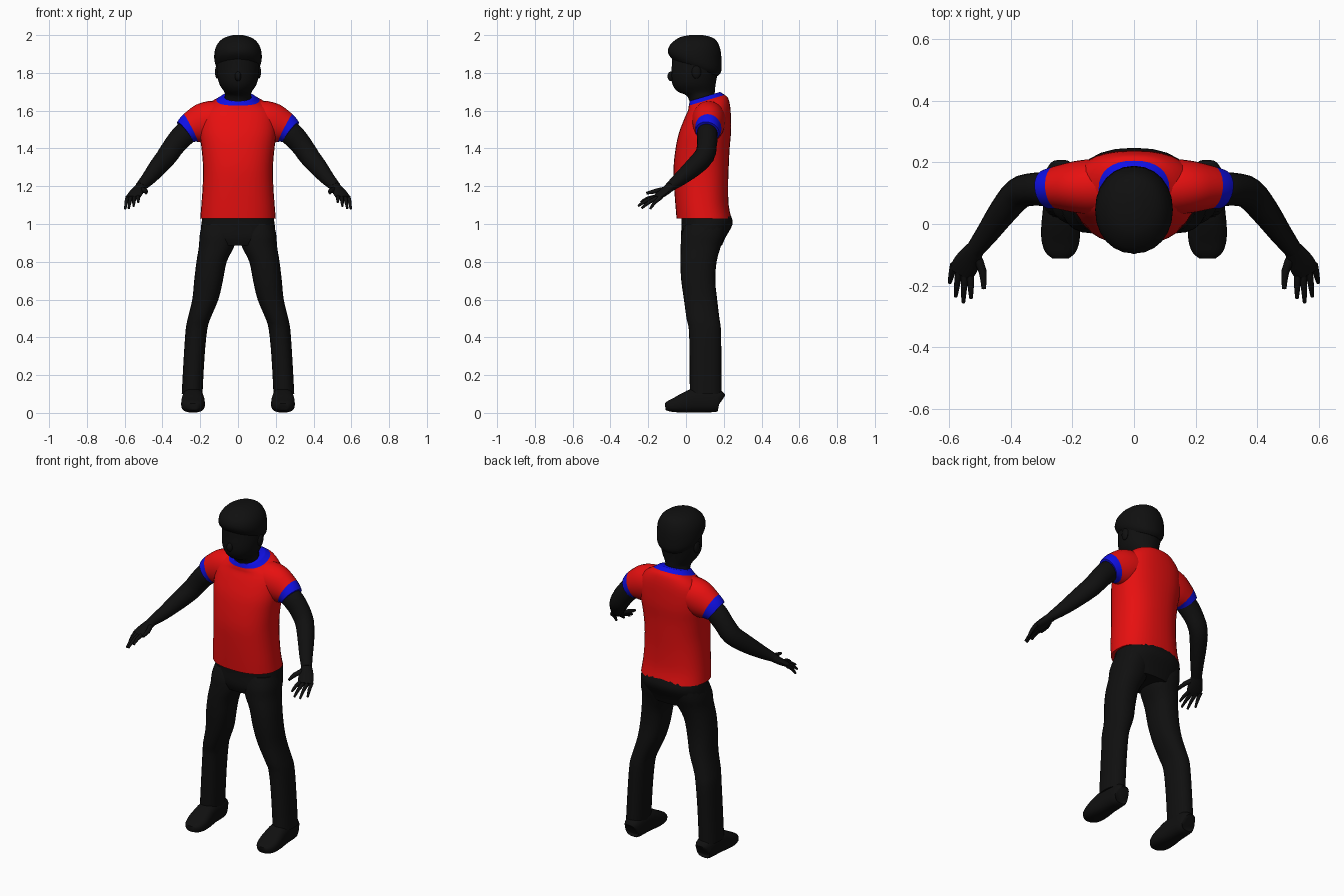
import bpy, bmesh, math
from mathutils import Vector, Matrix

if "Cube" in bpy.data.objects:
    bpy.data.objects.remove(bpy.data.objects["Cube"])


def material(name, rgb):
    m = bpy.data.materials.new(name)
    m.use_nodes = True
    m.diffuse_color = (*rgb, 1)
    m.node_tree.nodes["Principled BSDF"].inputs["Base Color"].default_value = (*rgb, 1)
    return m


BLACK = material("black", (0.005, 0.005, 0.005))
RED = material("red", (0.8, 0.005, 0.005))
BLUE = material("blue", (0.005, 0.005, 0.8))


def finish(name, bm, mats, mirror):
    bmesh.ops.recalc_face_normals(bm, faces=bm.faces)
    mesh = bpy.data.meshes.new(name)
    bm.to_mesh(mesh)
    bm.free()
    for m in mats:
        mesh.materials.append(m)
    ob = bpy.data.objects.new(name, mesh)
    bpy.context.collection.objects.link(ob)
    bpy.ops.object.select_all(action='DESELECT')
    ob.select_set(True)
    bpy.context.view_layer.objects.active = ob
    bpy.ops.object.shade_smooth_by_angle(angle=math.radians(50))
    if mirror:
        ob.modifiers.new("Mirror", 'MIRROR')
    return ob


def spline(rows, steps):
    """Catmull-Rom interpolation of whole section rows."""
    out = []
    for i in range(len(rows) - 1):
        quad = [rows[max(i - 1, 0)], rows[i], rows[i + 1], rows[min(i + 2, len(rows) - 1)]]
        for s in range(steps):
            t = s / steps
            out.append([b + 0.5 * t * (c - a + t * (2 * a - 5 * b + 4 * c - d + t * (3 * (b - c) + d - a)))
                        for a, b, c, d in zip(*quad)])
    return out + [list(rows[-1])]


def loft(name, rows, mats=(BLACK,), level=True, mirror=False, sides=24, power=2.0, steps=3, trim=None):
    """Rows are x, y, z, half width, half depth, slope. Level rings lie flat, others follow the path.
    Bands from section number trim onward get the second material."""
    rows = spline([tuple(r) + (0,) * (6 - len(r)) for r in rows], steps)
    bm = bmesh.new()
    rings = []
    for i, (x, y, z, a, b, slope) in enumerate(rows):
        u, v = Vector((1, 0, 0)), Vector((0, 1, slope))
        if not level:
            t = Vector(rows[min(i + 1, len(rows) - 1)][:3]) - Vector(rows[max(i - 1, 0)][:3])
            u = Vector((0, 0, 1)).cross(t).normalized()
            v = t.cross(u).normalized()
        ring = []
        for k in range(sides):
            ang = math.tau * k / sides
            c, s = math.cos(ang), math.sin(ang)
            c = math.copysign(abs(c) ** (2 / power), c)
            s = math.copysign(abs(s) ** (2 / power), s)
            ring.append(bm.verts.new(Vector((x, y, z)) + u * a * c + v * b * s))
        rings.append(ring)
    for i in range(len(rings) - 1):
        for k in range(sides):
            n = (k + 1) % sides
            f = bm.faces.new((rings[i][k], rings[i][n], rings[i + 1][n], rings[i + 1][k]))
            f.material_index = int(trim is not None and i >= trim * steps)
    bm.faces.new(rings[0])
    end = bm.faces.new(rings[-1])
    end.material_index = int(trim is not None)
    return finish(name, bm, mats, mirror)


def ball(name, at, size, mirror=False):
    bm = bmesh.new()
    bmesh.ops.create_uvsphere(bm, u_segments=12, v_segments=8, radius=1,
                              matrix=Matrix.Translation(at) @ Matrix.Diagonal((*size, 1)))
    return finish(name, bm, (BLACK,), mirror)


# Shirt body with collar
loft("shirt", [
    (0, .095, 1.03, .2, .145), (0, .085, 1.1, .194, .141), (0, .08, 1.2, .187, .143),
    (0, .08, 1.3, .185, .146), (0, .088, 1.4, .193, .143), (0, .1, 1.48, .203, .138),
    (0, .115, 1.56, .2, .123), (0, .122, 1.61, .18, .112, .1), (0, .118, 1.64, .145, .105, .25),
    (0, .11, 1.655, .115, .095, .3), (0, .1, 1.675, .085, .08, .3)],
    (RED, BLUE), power=2.35, sides=32, trim=9)

# Sleeves with cuffs
loft("sleeve", [
    (.08, .12, 1.555, .09, .095), (.14, .12, 1.548, .09, .104), (.195, .12, 1.53, .083, .103),
    (.25, .118, 1.508, .07, .083), (.28, .113, 1.487, .064, .068)],
    (RED, BLUE), level=False, mirror=True, trim=3)

# Arms and hands
loft("arm", [
    (.22, .115, 1.51, .05, .055), (.28, .113, 1.478, .055, .062), (.33, .112, 1.425, .053, .058),
    (.375, .098, 1.362, .052, .056), (.425, .04, 1.3, .046, .05), (.475, -.03, 1.24, .037, .038),
    (.517, -.085, 1.197, .029, .026)], level=False, mirror=True, sides=16)
loft("palm", [
    (.51, -.075, 1.205, .028, .025), (.53, -.105, 1.178, .037, .022),
    (.547, -.135, 1.155, .043, .018), (.56, -.16, 1.138, .04, .013)],
    level=False, mirror=True, sides=12)
tips = [(.528, -.24, 1.115), (.553, -.254, 1.095), (.578, -.235, 1.083), (.597, -.19, 1.08)]
for i, tip in enumerate(tips):
    base = Vector((.53 + .018 * i, -.158 + .009 * i, 1.143))
    tip = Vector(tip)
    mid = base.lerp(tip, .55) + Vector((0, 0, .008))
    loft("finger_%d" % (i + 1), [(*base, .012, .012), (*mid, .01, .01), (*tip, .006, .006)],
         level=False, mirror=True, sides=8, steps=2)
loft("thumb", [(.512, -.1, 1.185, .015, .015), (.49, -.155, 1.175, .013, .013), (.487, -.21, 1.163, .007, .007)],
     level=False, mirror=True, sides=8, steps=2)

# Trousers
loft("trouser_seat", [
    (0, .09, .885, .17, .1), (0, .092, .93, .197, .118), (0, .112, 1.0, .194, .135),
    (0, .105, 1.05, .185, .13)], power=2.3)
loft("trouser_leg", [
    (.1, .105, 1.0, .09, .11), (.108, .09, .94, .095, .115), (.114, .078, .88, .093, .106),
    (.14, .066, .8, .08, .096), (.156, .065, .7, .076, .09), (.173, .077, .6, .069, .088),
    (.206, .09, .5, .06, .087), (.22, .1, .44, .057, .085), (.232, .103, .3, .055, .084),
    (.243, .104, .1, .055, .084)], mirror=True, power=2.3)

# Shoes
loft("shoe", [
    (.237, .185, .06, .035, .04), (.237, .165, .065, .05, .06), (.238, .06, .067, .056, .065),
    (.238, 0, .055, .062, .055), (.238, -.05, .043, .062, .041), (.238, -.09, .036, .05, .029),
    (.238, -.11, .033, .028, .018)], level=False, mirror=True, power=2.7)

# Neck, face, ears and nose
loft("head", [
    (0, .1, 1.6, .08, .07), (0, .08, 1.675, .07, .072), (0, .055, 1.7, .073, .098),
    (0, .043, 1.735, .096, .113), (0, .043, 1.78, .109, .121), (0, .05, 1.84, .114, .125),
    (0, .05, 1.9, .108, .12), (0, .05, 1.96, .08, .09)])
ball("nose", (0, -.078, 1.782), (.017, .02, .026))
ball("ear", (.11, .055, 1.805), (.012, .025, .036), mirror=True)

# Hair cap, lower at the back
loft("hair", [
    (0, .05, 1.825, .105, .118, -.35), (0, .048, 1.85, .121, .138, -.32), (0, .046, 1.89, .126, .142, -.2),
    (0, .048, 1.935, .118, .134, -.08), (0, .05, 1.97, .095, .112), (0, .052, 1.99, .063, .08),
    (0, .055, 2.0, .025, .035)], power=2.1)
